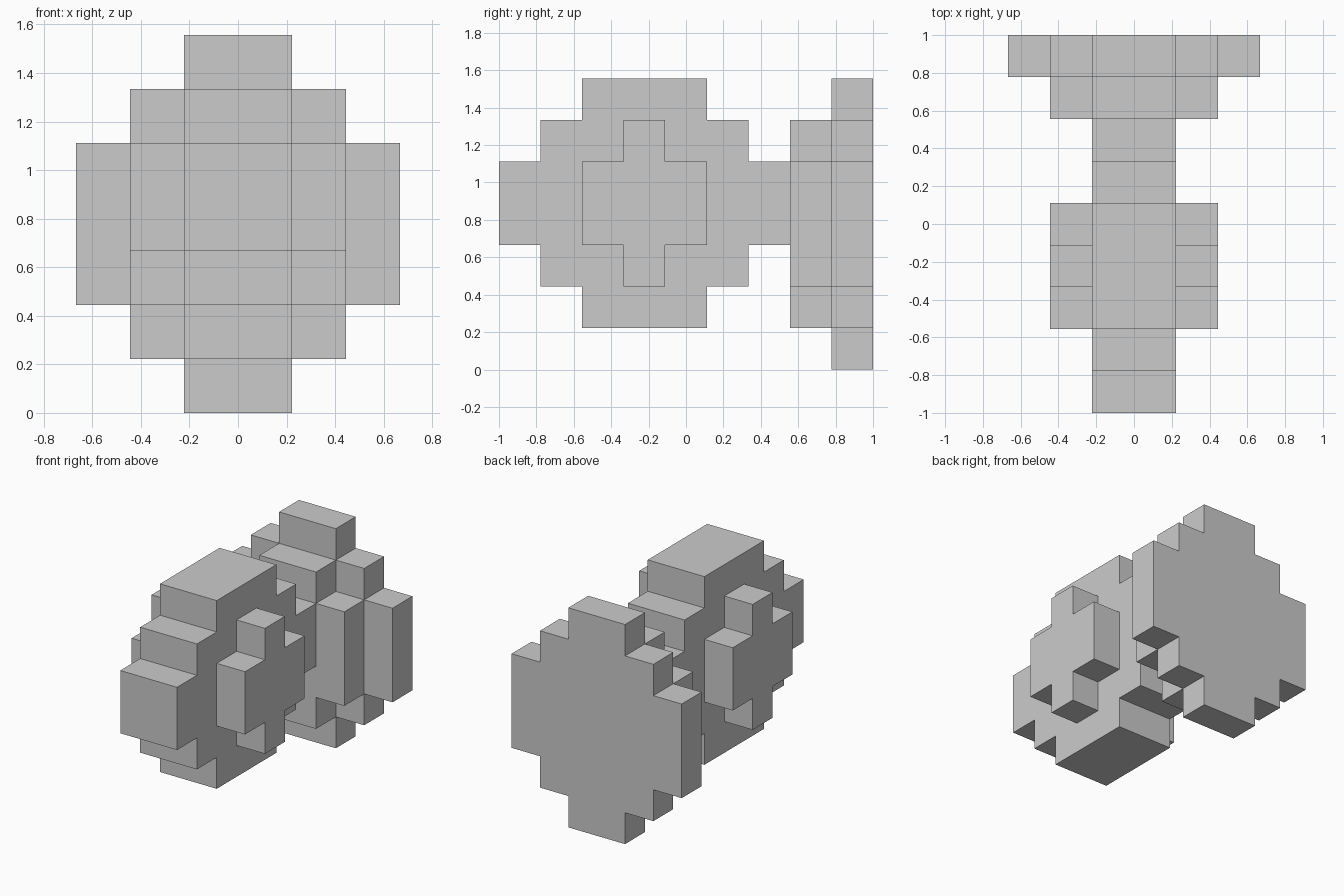
import bpy, bmesh
from mathutils import Vector

if "Cube" in bpy.data.objects:
    bpy.data.objects.remove(bpy.data.objects["Cube"])

U = 2 / 9  # size of one block


def stepped_outline(steps):
    """Closed outline of a stepped round from (half width, half height) pairs."""
    q = []
    for i, (a, b) in enumerate(steps):
        if i:
            q.append((steps[i - 1][0], b))
        q.append((a, b))
    right = q + [(a, -b) for a, b in reversed(q)]
    return right + [(-a, b) for a, b in reversed(right)]


def stepped_slab(name, steps, axis, centre, start, end):
    """Extrude a stepped outline along x or y; centre is (across, z) in blocks."""
    def place(p, depth):
        s, z = p[0] + centre[0], p[1] + centre[1]
        x, y = (depth, s) if axis == 'x' else (s, depth)
        return Vector((x, y - 4.5, z)) * U

    bm = bmesh.new()
    face = bm.faces.new([bm.verts.new(place(p, start)) for p in stepped_outline(steps)])
    ext = bmesh.ops.extrude_face_region(bm, geom=[face], use_keep_orig=True)
    verts = [g for g in ext['geom'] if isinstance(g, bmesh.types.BMVert)]
    offset = Vector((end - start, 0, 0) if axis == 'x' else (0, end - start, 0)) * U
    bmesh.ops.translate(bm, verts=verts, vec=offset)
    bmesh.ops.recalc_face_normals(bm, faces=bm.faces)
    mesh = bpy.data.meshes.new(name)
    bm.to_mesh(mesh)
    bm.free()
    obj = bpy.data.objects.new(name, mesh)
    bpy.context.collection.objects.link(obj)
    return obj


# Rounded body, standing on edge, reaching back to the plate
stepped_slab("body", [(1.5, 3), (2.5, 2), (3.5, 1)], 'x', (3.5, 4), -1, 1)

# Raised boss on each side of the body
for side, name in ((1, "boss_right"), (-1, "boss_left")):
    stepped_slab(name, [(0.5, 2), (1.5, 1)], 'x', (3.5, 4), side, 2 * side)

# Back plate with a smaller step in front
stepped_slab("back_plate", [(1, 3.5), (2, 2.5), (3, 1.5)], 'y', (0, 3.5), 8, 9)
stepped_slab("back_plate_step", [(1, 2.5), (2, 1.5)], 'y', (0, 3.5), 7, 8)
